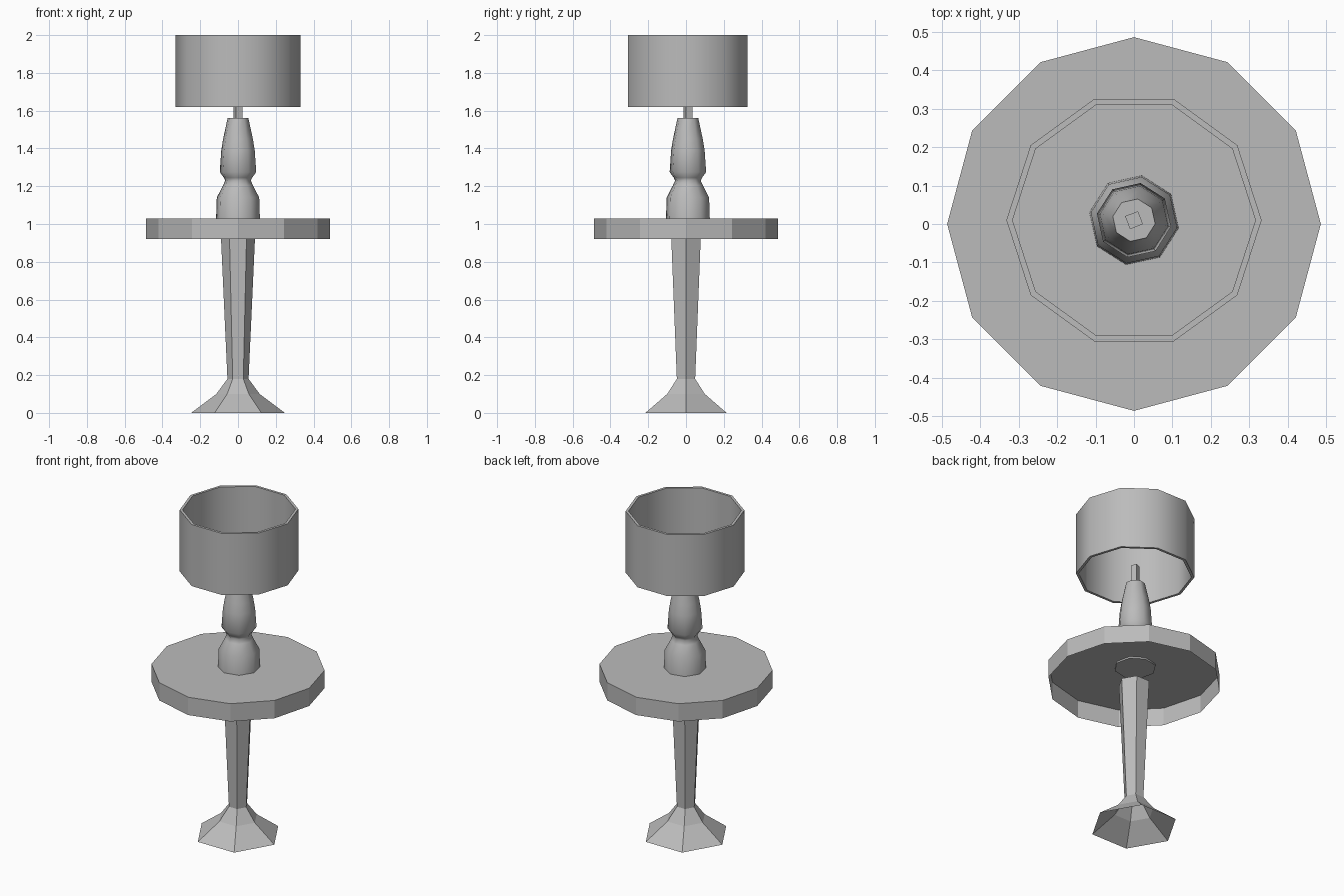
import bpy, bmesh, math

if "Cube" in bpy.data.objects:
    bpy.data.objects.remove(bpy.data.objects["Cube"])

grey = bpy.data.materials.new("plain_grey")
grey.diffuse_color = (0.5, 0.5, 0.5, 1.0)
grey.use_nodes = True
grey.node_tree.nodes["Principled BSDF"].inputs["Base Color"].default_value = grey.diffuse_color


def lathe(name, profile, sides, start=0.0, centre_y=0.0, bottom=False, top=False,
          loop=False, smooth=None):
    """Turn (radius, height) points into a polygonal solid of revolution."""
    bm = bmesh.new()
    rings = []
    for r, z in profile:
        ring = []
        for i in range(sides):
            a = math.radians(start) + math.tau * i / sides
            ring.append(bm.verts.new((r * math.cos(a), centre_y + r * math.sin(a), z)))
        rings.append(ring)
    pairs = list(zip(rings, rings[1:]))
    if loop:
        pairs.append((rings[-1], rings[0]))
    for lo, hi in pairs:
        for i in range(sides):
            j = (i + 1) % sides
            bm.faces.new((lo[i], lo[j], hi[j], hi[i]))
    if bottom:
        bm.faces.new(rings[0][::-1])
    if top:
        bm.faces.new(rings[-1])
    mesh = bpy.data.meshes.new(name)
    bm.to_mesh(mesh)
    bm.free()
    mesh.materials.append(grey)
    ob = bpy.data.objects.new(name, mesh)
    bpy.context.collection.objects.link(ob)
    if smooth:
        bpy.ops.object.select_all(action='DESELECT')
        ob.select_set(True)
        bpy.context.view_layer.objects.active = ob
        bpy.ops.object.shade_smooth_by_angle(angle=math.radians(smooth))
    return ob


# Hexagonal leg with flared foot, open underneath
lathe("table_leg", [(0.248, 0), (0.115, 0.10), (0.056, 0.18), (0.09, 0.925)], 6)

# Twelve-sided table top, hollow underneath
lathe("table_top", [(0.486, 0.92), (0.486, 1.03)], 12, top=True)

# Turned lamp body
lathe("lamp_body",
      [(0.118, 1.02), (0.114, 1.14), (0.08, 1.205), (0.069, 1.23), (0.076, 1.245),
       (0.098, 1.275), (0.09, 1.39), (0.08, 1.45), (0.056, 1.56)],
      8, start=35, centre_y=0.01, bottom=True, top=True, smooth=60)

# Thin square stem
lathe("lamp_stem", [(0.0255, 1.55), (0.0255, 1.68)], 4, start=66, centre_y=0.01,
      bottom=True, top=True)

# Ten-sided open shade with wall thickness
lathe("lamp_shade", [(0.332, 1.62), (0.332, 2.0), (0.316, 2.0), (0.316, 1.62)],
      10, centre_y=0.01, loop=True, smooth=45)
